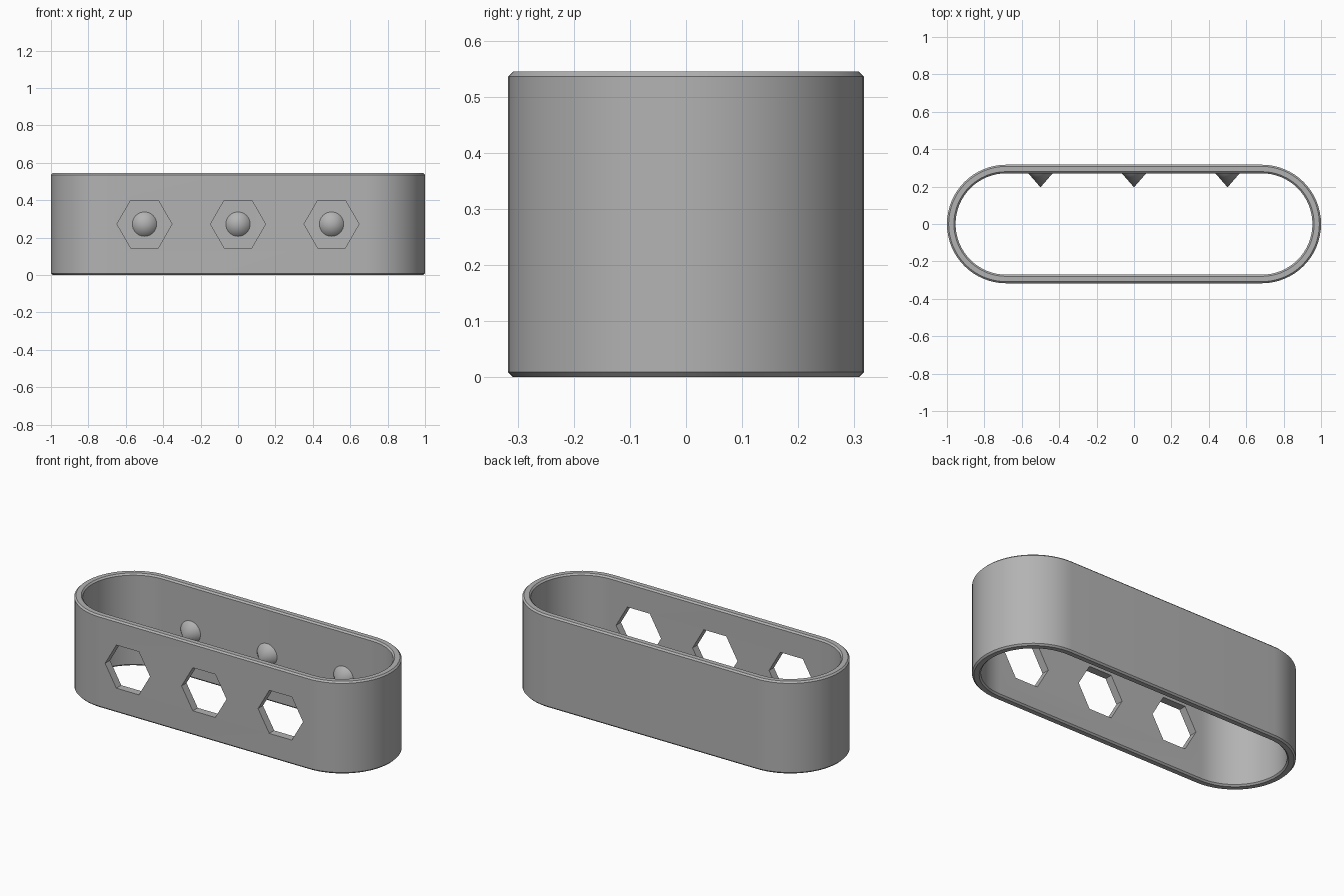
import bpy, bmesh, math
from mathutils import Matrix

if "Cube" in bpy.data.objects:
    bpy.data.objects.remove(bpy.data.objects["Cube"])

HALF_LENGTH, HALF_DEPTH, HEIGHT = 1.0, 0.317, 0.545
WALL, CHAMFER = 0.046, 0.009
MID = HEIGHT / 2
SPOTS = (-0.5, 0.0, 0.5)

grey = bpy.data.materials.new("plain grey")
grey.use_nodes = True
colour = (0.45, 0.45, 0.45, 1)
grey.diffuse_color = colour
grey.node_tree.nodes["Principled BSDF"].inputs["Base Color"].default_value = colour


def make_object(name, bm):
    bmesh.ops.recalc_face_normals(bm, faces=bm.faces)
    mesh = bpy.data.meshes.new(name)
    bm.to_mesh(mesh)
    bm.free()
    mesh.materials.append(grey)
    obj = bpy.data.objects.new(name, mesh)
    bpy.context.collection.objects.link(obj)
    return obj


def smooth(obj):
    bpy.ops.object.select_all(action="DESELECT")
    obj.select_set(True)
    bpy.context.view_layer.objects.active = obj
    bpy.ops.object.shade_smooth_by_angle(angle=math.radians(30))


def stadium(bm, inset, z, steps=32):
    """Ring of vertices around a round-ended slot outline."""
    radius, centre = HALF_DEPTH - inset, HALF_LENGTH - HALF_DEPTH
    ring = []
    for side in (1, -1):
        for i in range(steps + 1):
            a = math.pi * (i / steps - 0.5)
            ring.append(bm.verts.new((side * (centre + radius * math.cos(a)),
                                      side * radius * math.sin(a), z)))
    return ring


def prism(name, sides, r1, r2, depth, x, y):
    """Cone or prism with its axis along y."""
    bm = bmesh.new()
    place = Matrix.Translation((x, y, MID)) @ Matrix.Rotation(math.pi / 2, 4, "X")
    bmesh.ops.create_cone(bm, cap_ends=True, segments=sides, radius1=r1,
                          radius2=r2, depth=depth, matrix=place)
    return make_object(name, bm)


# Band: chamfered wall section swept round the slot outline
bm = bmesh.new()
c, top = CHAMFER, HEIGHT
section = [(0, c), (0, top - c), (c, top), (WALL - c, top),
           (WALL, top - c), (WALL, c), (WALL - c, 0), (c, 0)]
rings = [stadium(bm, inset, z) for inset, z in section]
for lower, upper in zip(rings, rings[1:] + rings[:1]):
    for i in range(len(lower)):
        j = (i + 1) % len(lower)
        bm.faces.new((lower[i], lower[j], upper[j], upper[i]))
band = make_object("band", bm)

# Hexagonal windows through the front wall
for x in SPOTS:
    cutter = prism("window_cutter", 6, 0.147, 0.147, 0.2, x, -HALF_DEPTH)
    # turn the hexagon so two corners point sideways
    cutter.data.transform(Matrix.Translation((x, 0, MID))
                          @ Matrix.Rotation(math.pi / 2, 4, "Y")
                          @ Matrix.Translation((-x, 0, -MID)))
    cutter.hide_render = True
    mod = band.modifiers.new("window", "BOOLEAN")
    mod.operation, mod.solver, mod.object = "DIFFERENCE", "EXACT", cutter
    bpy.context.view_layer.objects.active = band
    bpy.ops.object.modifier_apply(modifier=mod.name)
    bpy.data.objects.remove(cutter)
smooth(band)

# Pointed studs on the inside of the back wall, opposite the windows
for name, x in zip(("right_stud", "middle_stud", "left_stud"), SPOTS):
    length = 0.076
    inner = HALF_DEPTH - WALL
    smooth(prism(name, 32, 0.066, 0, length, x, inner + 0.001 - length / 2))
